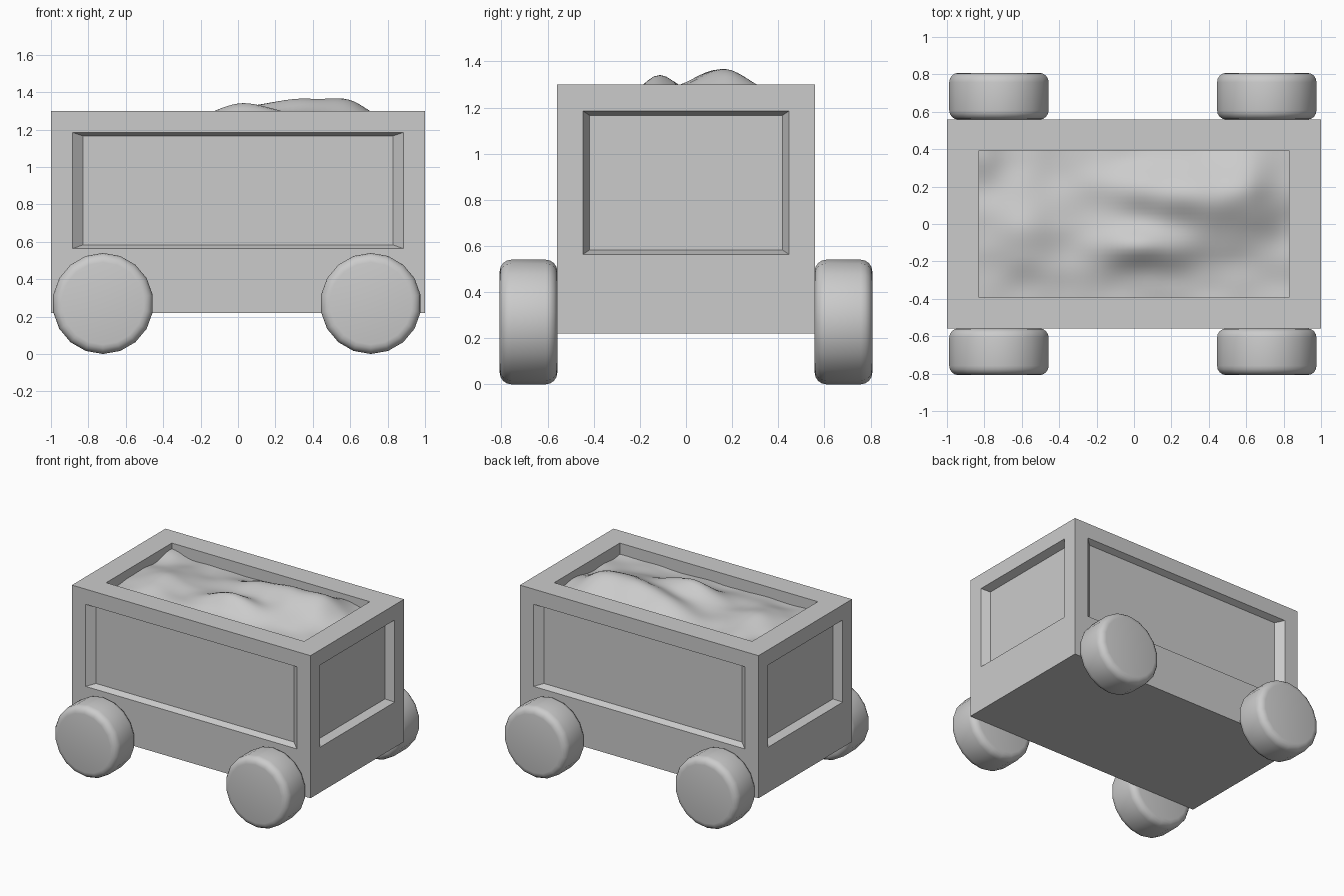
import bpy, bmesh, math
from mathutils import noise, Vector

if "Cube" in bpy.data.objects:
    bpy.data.objects.remove(bpy.data.objects["Cube"])


def finish(name, bm, smooth=None):
    bmesh.ops.remove_doubles(bm, verts=bm.verts, dist=1e-4)
    bmesh.ops.recalc_face_normals(bm, faces=bm.faces)
    me = bpy.data.meshes.new(name)
    bm.to_mesh(me)
    bm.free()
    ob = bpy.data.objects.new(name, me)
    bpy.context.collection.objects.link(ob)
    if smooth:
        bpy.ops.object.select_all(action='DESELECT')
        bpy.context.view_layer.objects.active = ob
        ob.select_set(True)
        bpy.ops.object.shade_smooth_by_angle(angle=math.radians(smooth))
    return ob


def nested(bm, rects, place):
    """Stepped panel: rects are (u0, u1, v0, v1, depth), from the outside in."""
    rings = [[bm.verts.new(place(u, v, d)) for u, v in
              ((u0, v0), (u1, v0), (u1, v1), (u0, v1))] for u0, u1, v0, v1, d in rects]
    for a, b in zip(rings, rings[1:]):
        for i in range(4):
            j = (i + 1) % 4
            bm.faces.new((a[i], a[j], b[j], b[i]))
    bm.faces.new(rings[-1])


# Cart body: recessed panels on four sides, open cavity on top
HX, HY, Z0, Z1 = 1.0, 0.56, 0.22, 1.30
long_side = [(-HX, HX, Z0, Z1, 0), (-.885, .885, .563, 1.185, 0), (-.83, .83, .583, 1.166, .045)]
short_side = [(-HY, HY, Z0, Z1, 0), (-.447, .447, .563, 1.185, 0), (-.418, .418, .583, 1.166, .06)]
top = [(-HX, HX, -HY, HY, 0), (-.83, .83, -.393, .393, 0), (-.83, .83, -.393, .393, .25)]
bm = bmesh.new()
for s in (-1, 1):
    nested(bm, long_side, lambda u, v, d: (u, s * (HY - d), v))
    nested(bm, short_side, lambda u, v, d: (s * (HX - d), u, v))
nested(bm, top, lambda u, v, d: (u, v, Z1 - d))
nested(bm, [(-HX, HX, -HY, HY, 0)], lambda u, v, d: (u, v, Z0))
finish("cart_body", bm)

# Heaped load: bumps (x, y, x spread, y spread, height) plus soft noise
BUMPS = [(.25, .17, .38, .15, .14), (.05, -.12, .26, .11, .12), (.62, .20, .16, .20, .08),
         (-.60, -.05, .20, .22, .07), (-.83, .39, .12, .12, .05), (.45, -.02, .22, .14, .05)]


def load_height(x, y):
    z = 1.215
    for bx, by, sx, sy, h in BUMPS:
        z += h * math.exp(-((x - bx) / sx) ** 2 - ((y - by) / sy) ** 2)
    return z + .016 * noise.noise(Vector((x * 5, y * 6, 2.3)))


bm = bmesh.new()
bmesh.ops.create_grid(bm, x_segments=56, y_segments=28, size=1)
for v in bm.verts:
    x, y = v.co.x * .83, v.co.y * .393
    v.co = (x, y, load_height(x, y))
finish("load_heap", bm, 60)

# Wheels: lathed rounded profile with 18 sides
SIDES, R, W, B = 18, .27, .25, .05
profile = [(0, 0)]
for cy, start in ((B, -90), (W - B, 0)):
    for k in range(5):
        a = math.radians(start + k * 22.5)
        profile.append((R - B + B * math.cos(a), cy + B * math.sin(a)))
profile.append((0, W))
for side, s in (("front", -1), ("back", 1)):
    for end, cx in (("left", -.722), ("right", .71)):
        bm = bmesh.new()
        vs = [bm.verts.new((0, y, r)) for r, y in profile]
        es = [bm.edges.new(p) for p in zip(vs, vs[1:])]
        bmesh.ops.spin(bm, geom=vs + es, cent=(0, 0, 0), axis=(0, 1, 0),
                       angle=math.tau, steps=SIDES)
        for v in bm.verts:
            v.co = (cx + v.co.x, s * (.558 + v.co.y), R + v.co.z)
        finish(f"{side}_{end}_wheel", bm, 40)
